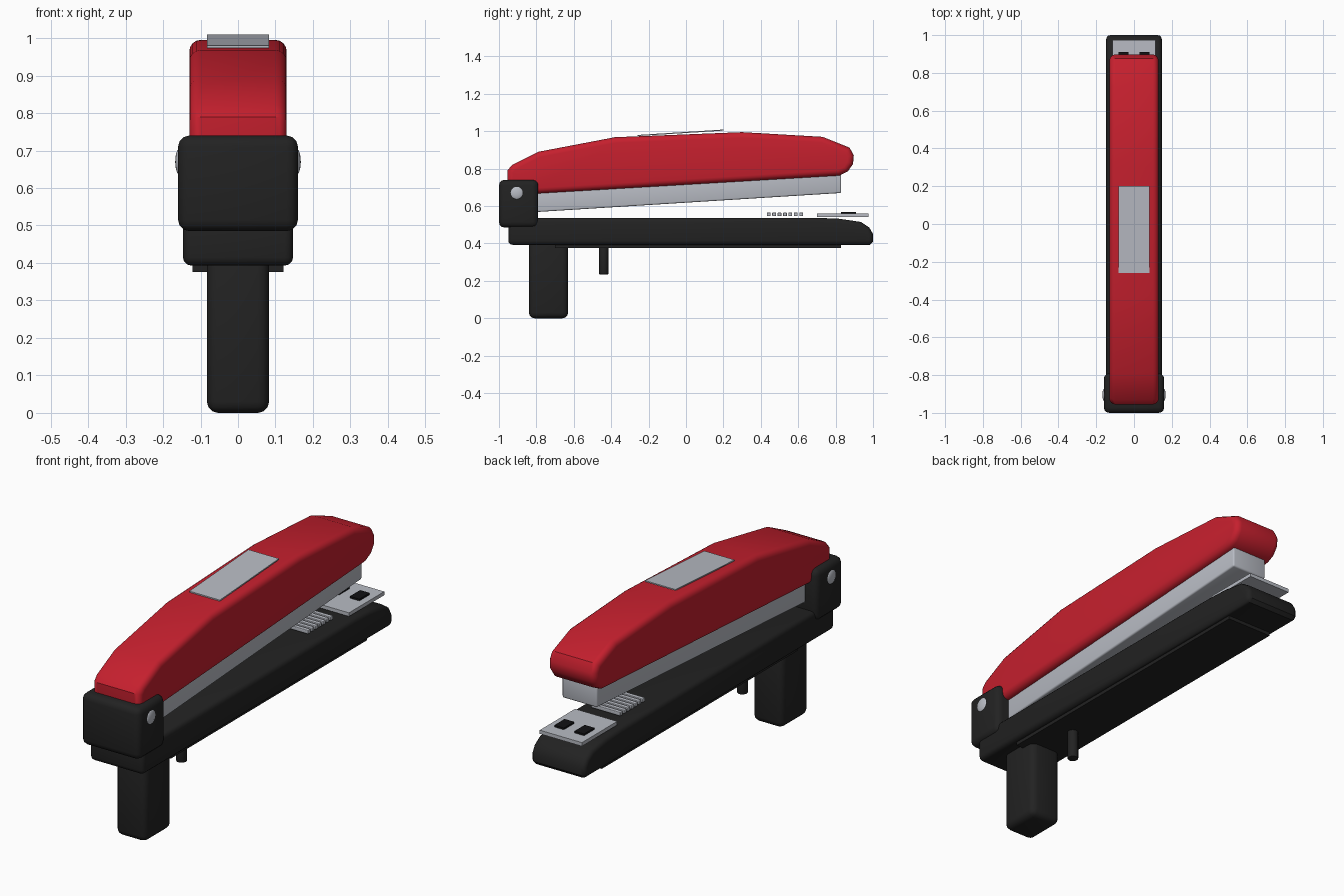
import bpy, bmesh, math

if "Cube" in bpy.data.objects:
    bpy.data.objects.remove(bpy.data.objects["Cube"])


def material(name, rgb):
    m = bpy.data.materials.new(name)
    m.diffuse_color = (*rgb, 1)
    m.use_nodes = True
    m.node_tree.nodes["Principled BSDF"].inputs["Base Color"].default_value = m.diffuse_color
    return m


RED = material("red", (0.56, 0.014, 0.027))
BLACK = material("black", (0.016, 0.016, 0.016))
GREY = material("steel grey", (0.48, 0.50, 0.55))
DARK = material("slot black", (0.006, 0.006, 0.007))


def finish(obj, mat, bevel=0, segments=3, limit=50):
    obj.data.materials.append(mat)
    bpy.ops.object.select_all(action='DESELECT')
    obj.select_set(True)
    bpy.context.view_layer.objects.active = obj
    if bevel:
        mod = obj.modifiers.new("bevel", 'BEVEL')
        mod.width = bevel
        mod.segments = segments
        mod.limit_method = 'ANGLE'
        mod.angle_limit = math.radians(limit)
        bpy.ops.object.modifier_apply(modifier=mod.name)
    bpy.ops.object.shade_smooth_by_angle(angle=math.radians(35))
    return obj


def extrude(name, profile, half, mat, bevel=0, segments=3, x=0):
    """Side profile of (y, z) points extruded across x."""
    bm = bmesh.new()
    face = bm.faces.new([bm.verts.new((x - half, y, z)) for y, z in profile])
    new = bmesh.ops.extrude_face_region(bm, geom=[face])["geom"]
    for v in new:
        if isinstance(v, bmesh.types.BMVert):
            v.co.x = x + half
    bmesh.ops.recalc_face_normals(bm, faces=bm.faces)
    mesh = bpy.data.meshes.new(name)
    bm.to_mesh(mesh)
    bm.free()
    obj = bpy.data.objects.new(name, mesh)
    bpy.context.collection.objects.link(obj)
    return finish(obj, mat, bevel, segments)


def box(name, y0, y1, z0, z1, half, mat, bevel=0, x=0):
    return extrude(name, [(y0, z0), (y1, z0), (y1, z1), (y0, z1)], half, mat, bevel, 3, x)


# Base with sloped nose, and the plate beneath it
extrude("base", [(-0.95, 0.393), (0.985, 0.393), (1.0, 0.41), (1.0, 0.45), (0.98, 0.485),
                 (0.935, 0.515), (0.82, 0.532), (0.70, 0.537), (-0.95, 0.537)],
        0.147, BLACK, 0.022)
box("base_plate", -0.70, 0.83, 0.376, 0.40, 0.122, BLACK)

# Foot and small peg under the base
box("foot", -0.84, -0.63, 0.0, 0.42, 0.083, BLACK, 0.03)
bpy.ops.mesh.primitive_cylinder_add(vertices=20, radius=0.025, depth=0.165,
                                    location=(0, -0.44, 0.3175))
bpy.context.object.name = "peg"
finish(bpy.context.object, BLACK, 0.004, 2)

# Hinge block with domed rivets
box("hinge_block", -1.0, -0.79, 0.485, 0.74, 0.16, BLACK, 0.03)
for side, label in ((-1, "left"), (1, "right")):
    bpy.ops.mesh.primitive_uv_sphere_add(segments=24, ring_count=12, radius=0.035,
                                         location=(side * 0.156, -0.905, 0.67))
    rivet = bpy.context.object
    rivet.name = label + "_rivet"
    rivet.scale.x = 0.33
    finish(rivet, GREY)

# Staple magazine
extrude("magazine", [(-0.85, 0.565), (0.83, 0.67), (0.83, 0.79), (-0.85, 0.69)],
        0.095, GREY, 0.008)

# Curved red cover
extrude("cover", [(-0.955, 0.66), (-0.80, 0.667), (0.82, 0.763), (0.865, 0.785), (0.893, 0.825),
                  (0.897, 0.87), (0.875, 0.912), (0.73, 0.97), (0.30, 0.995), (-0.38, 0.968),
                  (-0.79, 0.89), (-0.93, 0.82), (-0.955, 0.79)],
        0.13, RED, 0.03, 4)

# Thin metal plate on the cover
extrude("cover_plate", [(-0.26, 0.974), (0.20, 1.003), (0.20, 1.009), (-0.26, 0.980)],
        0.083, GREY)

# Anvil plate with two dark slots
box("anvil", 0.70, 0.975, 0.541, 0.559, 0.115, GREY)
for side, label in ((-1, "left"), (1, "right")):
    box(label + "_anvil_slot", 0.83, 0.91, 0.556, 0.568, 0.026, DARK, 0, side * 0.055)

# Row of staple ridges
for i in range(7):
    y = 0.432 + i * 0.029
    box("ridge_%d" % (i + 1), y, y + 0.02, 0.546, 0.565, 0.08, GREY, 0.003)
